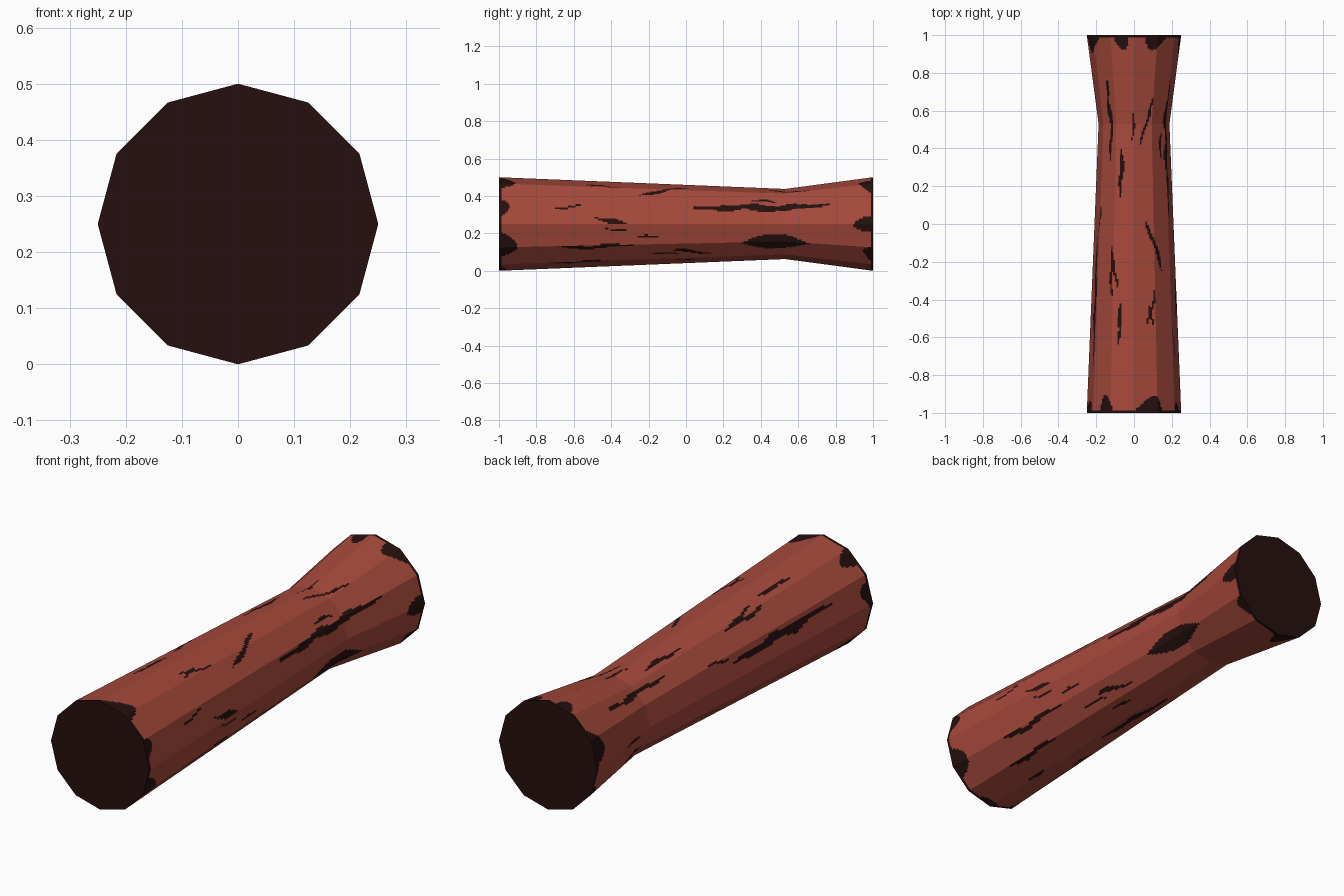
import bpy, bmesh, math, random
from math import sin, cos, pi, degrees

if "Cube" in bpy.data.objects:
    bpy.data.objects.remove(bpy.data.objects["Cube"])

random.seed(4)
SIDES, SUB, ZC = 12, 12, 0.25
RINGS = [(-1.0, 0.25, 240), (0.53, 0.1875, 80), (1.0, 0.25, 0)]  # y, radius, rows to next


def material(name, rgb):
    m = bpy.data.materials.new(name)
    m.diffuse_color = (*rgb, 1)
    m.use_nodes = True
    m.node_tree.nodes["Principled BSDF"].inputs["Base Color"].default_value = m.diffuse_color
    return m


# Main bark cracks: width, start y, start angle, end y, end angle (0 = +x, 90 = top)
CRACKS = [
    (.035, .02, 25, .77, 29),
    (.095, .29, -31, .66, -31),
    (.024, -.70, -33, -.28, -31),
    (.022, -.49, 9, -.32, 1),
    (.024, -.25, 46, .02, 72),
    (.020, -.09, -42, .14, -52),
    (.022, .33, 131, .79, 133),
    (.022, .13, 110, .40, 111),
    (.016, .42, 79, .67, 60),
    (.022, -.65, 113, -.40, 107),
    (.038, -.76, 158, -.06, 161),
    (.020, -.39, 122, -.11, 124),
    (.022, -.74, -62, -.41, -61),
    (.038, -.27, -98, .17, -108),
    (.016, -.53, 71, -.34, 60),
]
# Small thin cracks scattered around the log
for n in range(16):
    y, a = random.uniform(-.8, .7), n * 22.5 + random.uniform(-6, 6)
    CRACKS.append((.013, y, a, y + random.uniform(.1, .17), a + random.uniform(-6, 6)))


def wrap(a):
    return (a + 180) % 360 - 180


def crack_at(crack, y):
    """Centre angle and half width of a crack at y, or None beyond its ends."""
    w, y0, a0, y1, a1 = crack
    t = (y - y0) / (y1 - y0)
    if not 0 < t < 1:
        return None
    if w > .05:  # the knot is a smooth lens
        return a0, w / 2 * sin(pi * t)
    half = w / 2 * sin(pi * t) ** .6 * (1 + .2 * sin(y * 37 + a0))
    return a0 + (a1 - a0) * t + 2.2 * sin(y * 24 + a0) * sin(pi * t), half


def fringe(a, end):
    """Depth of the dark rim: rounded tongues of uneven length."""
    t = a * pi / 180
    tongue = max(0, sin(7 * t + .8 * sin(3 * t + end) + end)) ** .6
    return .014 + tongue * (.06 + .035 * sin(4 * t + 2 * end))


def is_dark(y, a, r, active):
    if 1 - abs(y) < fringe(a, 1 if y > 0 else -1):
        return True
    return any(abs(wrap(a - c)) * pi / 180 * r < h for c, h in active)


# Log body: twelve flat sides, finely cut so the cracks can be coloured faces
rows = []
for (y0, r0, n), (y1, r1, _) in zip(RINGS, RINGS[1:]):
    rows += [(y0 + (y1 - y0) * i / n, r0 + (r1 - r0) * i / n) for i in range(n)]
rows.append(RINGS[-1][:2])

profile = []
for s in range(SIDES):
    a, b = 2 * pi * s / SIDES, 2 * pi * (s + 1) / SIDES
    for k in range(SUB):
        t = k / SUB
        profile.append((cos(a) * (1 - t) + cos(b) * t, sin(a) * (1 - t) + sin(b) * t))
N = len(profile)

bm = bmesh.new()
grid = [[bm.verts.new((x * r, y, ZC + z * r)) for x, z in profile] for y, r in rows]
mid_angle = []
for j in range(N):
    (x0, z0), (x1, z1) = profile[j], profile[(j + 1) % N]
    mid_angle.append(degrees(math.atan2(z0 + z1, x0 + x1)))
for i in range(len(rows) - 1):
    y, r = (rows[i][0] + rows[i + 1][0]) / 2, (rows[i][1] + rows[i + 1][1]) / 2
    active = [c for c in (crack_at(k, y) for k in CRACKS) if c]
    for j in range(N):
        k = (j + 1) % N
        f = bm.faces.new((grid[i][j], grid[i + 1][j], grid[i + 1][k], grid[i][k]))
        f.material_index = int(is_dark(y, mid_angle[j], r, active))

# Dark cut ends
for ring in (grid[0], grid[-1]):
    bm.faces.new(ring).material_index = 1
bmesh.ops.recalc_face_normals(bm, faces=bm.faces)

mesh = bpy.data.meshes.new("log")
bm.to_mesh(mesh)
bm.free()
mesh.materials.append(material("red bark", (.381, .067, .044)))
mesh.materials.append(material("dark char", (.018, .005, .0045)))
log = bpy.data.objects.new("log", mesh)
bpy.context.collection.objects.link(log)
